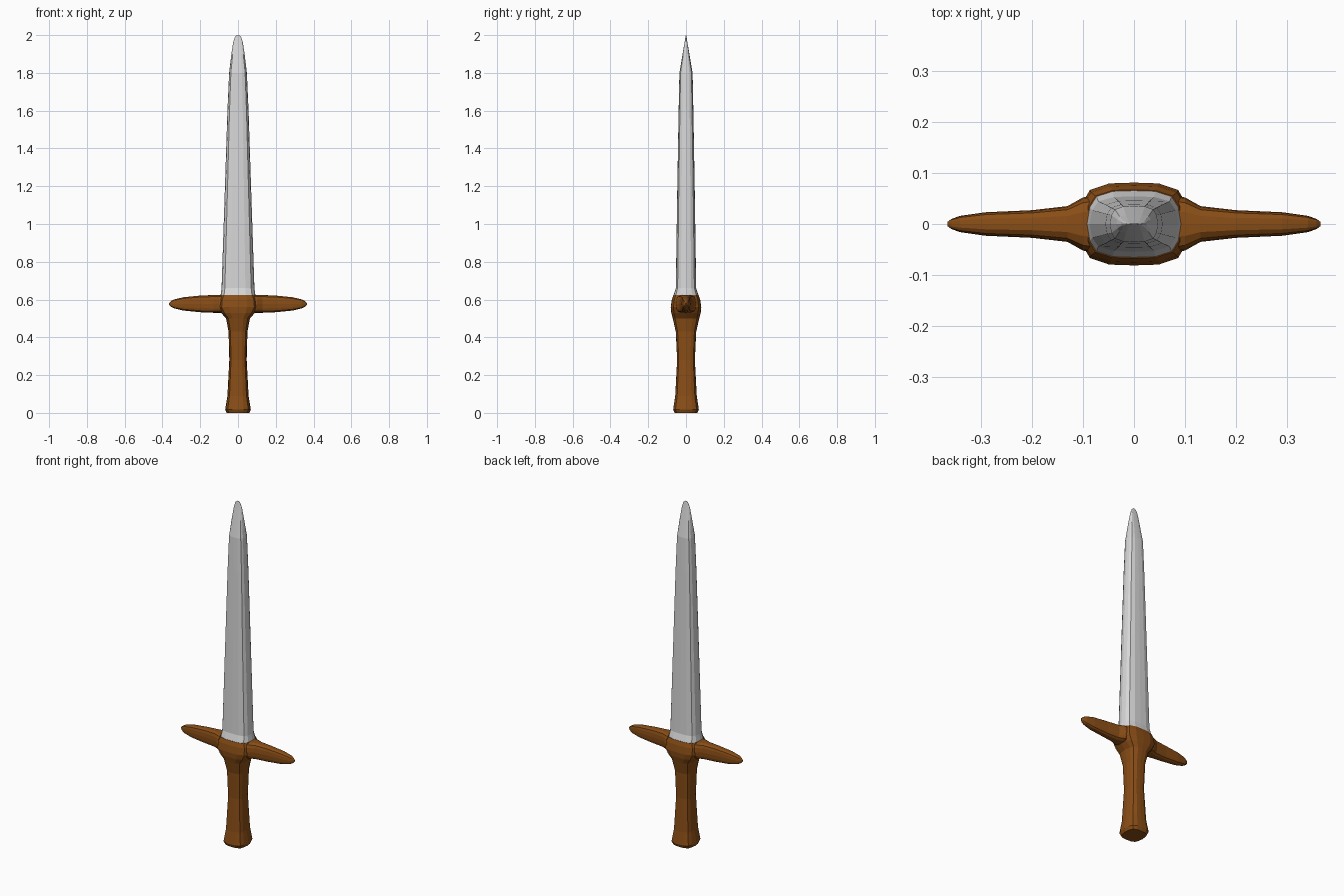
import bpy, bmesh

if "Cube" in bpy.data.objects:
    bpy.data.objects.remove(bpy.data.objects["Cube"])


def material(name, rgb):
    m = bpy.data.materials.new(name)
    m.diffuse_color = (*rgb, 1)
    m.use_nodes = True
    m.node_tree.nodes["Principled BSDF"].inputs["Base Color"].default_value = m.diffuse_color
    return m


brown = material("brown wood", (0.25, 0.075, 0.008))
steel = material("pale steel", (0.68, 0.68, 0.68))

# quarter outline of a rounded cross-section, from +x side to +y side
QUARTER = [(1, 0), (0.94, 0.5), (0.8, 0.82), (0.45, 0.98), (0, 1)]


def ring_shape():
    q = QUARTER
    left = [(-x, y) for x, y in reversed(q[:-1])]
    top = q + left
    return top + [(x, -y) for x, y in reversed(top[1:-1])]


def loft(name, sections, mat, place):
    """Skin a stack of sections (position, half width, half depth)."""
    bm = bmesh.new()
    rings = [[bm.verts.new(place(t, a * u, b * v)) for u, v in ring_shape()]
             for t, a, b in sections]
    n = len(rings[0])
    for r, s in zip(rings, rings[1:]):
        for i in range(n):
            j = (i + 1) % n
            bm.faces.new((r[i], r[j], s[j], s[i]))
    bm.faces.new(rings[0])
    bm.faces.new(rings[-1])
    bmesh.ops.recalc_face_normals(bm, faces=bm.faces)
    me = bpy.data.meshes.new(name)
    bm.to_mesh(me)
    bm.free()
    me.materials.append(mat)
    ob = bpy.data.objects.new(name, me)
    bpy.context.collection.objects.link(ob)
    return ob


def upright(t, u, v):
    return (u, v, t)


def sideways(t, u, v):
    return (t, u, 0.577 + v)


# blade: flared foot, slow taper, wedge-shaped tip
loft("blade", [(0.60, 0.093, 0.068), (0.625, 0.092, 0.065),
               (0.66, 0.087, 0.054), (1.2, 0.069, 0.046),
               (1.6, 0.056, 0.039), (1.80, 0.047, 0.035),
               (1.90, 0.035, 0.018), (1.965, 0.025, 0.007),
               (1.99, 0.016, 0.003), (2.0, 0.007, 0.001)], steel, upright)

# grip with flared butt, swelling into the hub of the guard
loft("grip", [(0.0, 0.060, 0.060), (0.018, 0.068, 0.068),
              (0.09, 0.056, 0.057), (0.28, 0.046, 0.047),
              (0.43, 0.050, 0.054), (0.50, 0.063, 0.070),
              (0.53, 0.090, 0.078), (0.56, 0.108, 0.081),
              (0.60, 0.105, 0.075), (0.623, 0.094, 0.067)], brown, upright)

# crossguard: one bar, mirrored profile along x
half = [(0.05, 0.060, 0.047), (0.10, 0.052, 0.047), (0.13, 0.035, 0.047),
        (0.20, 0.027, 0.044), (0.29, 0.023, 0.035), (0.34, 0.016, 0.023),
        (0.357, 0.010, 0.013), (0.365, 0.004, 0.005)]
bar = [(-t, a, b) for t, a, b in reversed(half)] + half
loft("crossguard", bar, brown, sideways)
